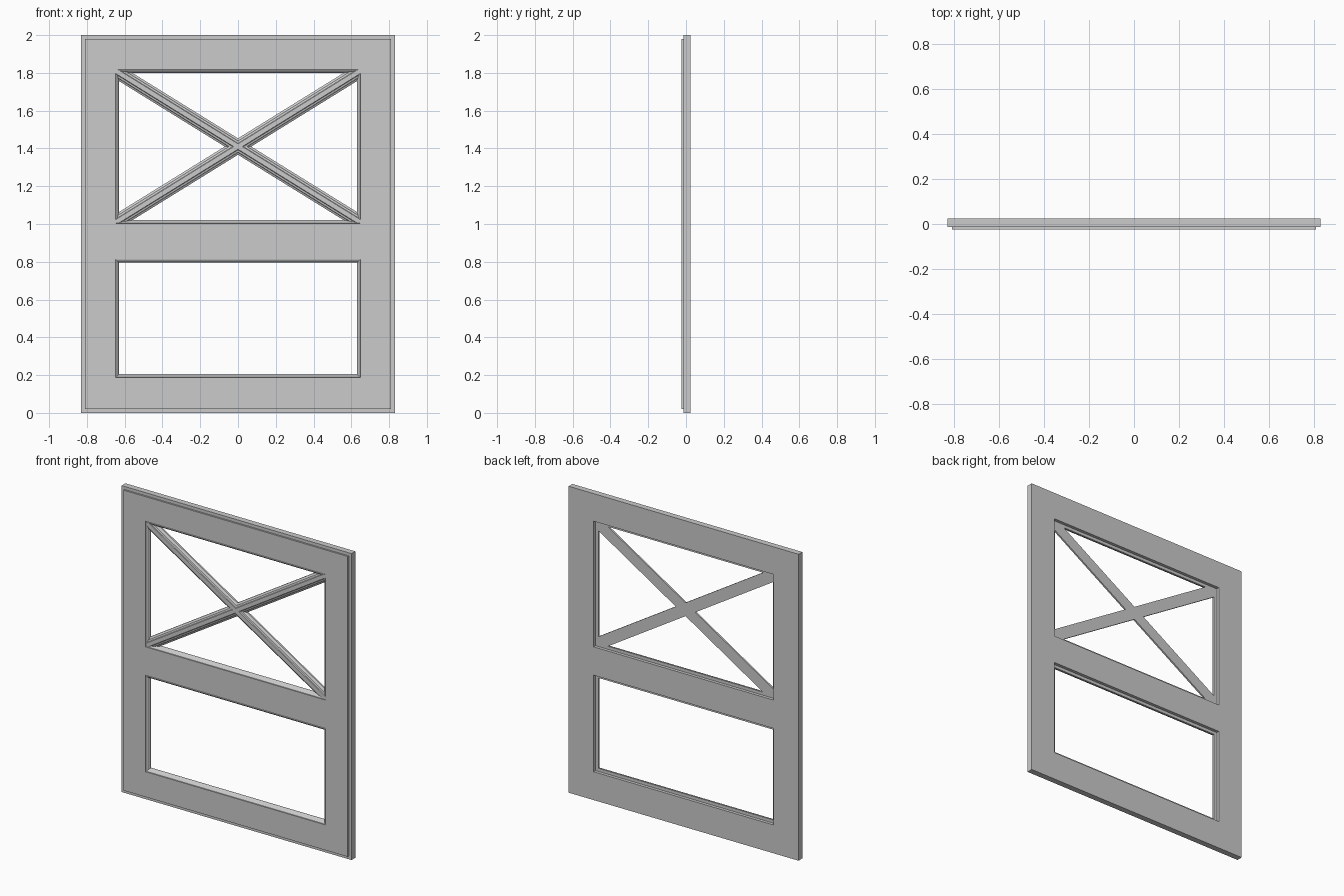
import bpy, bmesh, math
from mathutils import Vector

cube = bpy.data.objects.get("Cube")
if cube:
    bpy.data.objects.remove(cube)

grey = bpy.data.materials.new("plain grey")
grey.use_nodes = True
grey.diffuse_color = (0.6, 0.6, 0.6, 1)
grey.node_tree.nodes["Principled BSDF"].inputs["Base Color"].default_value = (0.6, 0.6, 0.6, 1)

FRONT, STEP, BACK = -0.025, -0.014, 0.025
OPEN_X = 0.65
LOWER, UPPER = (0.185, 0.815), (1.0, 1.82)
MOULD = 0.02


def finish(name, bm):
    bmesh.ops.recalc_face_normals(bm, faces=bm.faces[:])
    mesh = bpy.data.meshes.new(name)
    bm.to_mesh(mesh)
    bm.free()
    mesh.materials.append(grey)
    obj = bpy.data.objects.new(name, mesh)
    bpy.context.collection.objects.link(obj)
    return obj


def pierced_slab(name, half_w, z0, z1, y0, y1):
    """Board with the two window openings left out of its grid."""
    xs = [-half_w, -OPEN_X, OPEN_X, half_w]
    zs = [z0, *LOWER, *UPPER, z1]
    bm = bmesh.new()
    grid = [[bm.verts.new((x, y0, z)) for z in zs] for x in xs]
    for i in range(3):
        for j in range(5):
            if i == 1 and j in (1, 3):
                continue
            bm.faces.new((grid[i][j], grid[i + 1][j], grid[i + 1][j + 1], grid[i][j + 1]))
    ext = bmesh.ops.extrude_face_region(bm, geom=bm.faces[:], use_keep_orig=True)
    moved = [g for g in ext["geom"] if isinstance(g, bmesh.types.BMVert)]
    bmesh.ops.translate(bm, verts=moved, vec=(0, y1 - y0, 0))
    return finish(name, bm)


def sweep(bm, rings, closed):
    """Skin consecutive rings of vertices."""
    n, m = len(rings), len(rings[0])
    for a in range(n if closed else n - 1):
        r, s = rings[a], rings[(a + 1) % n]
        for b in range(m):
            c = (b + 1) % m
            bm.faces.new((r[b], r[c], s[c], s[b]))
    if not closed:
        bm.faces.new(rings[0])
        bm.faces.new(rings[-1])


def moulding(name, z0, z1):
    """Beaded trim lining an opening; profile is (inset, depth)."""
    profile = [(0, 0.005), (MOULD, 0.005), (MOULD, -0.006), (0.016, -0.012),
               (0.014, -0.018), (0.009, -0.023), (0.004, FRONT),
               (0.002, -0.019), (0, -0.019)]
    bm = bmesh.new()
    rings = []
    for sx, sz in ((-1, -1), (1, -1), (1, 1), (-1, 1)):
        z = z0 if sz < 0 else z1
        rings.append([bm.verts.new((sx * (OPEN_X - d), y, z - sz * d)) for d, y in profile])
    sweep(bm, rings, True)
    return finish(name, bm)


def cross_bar(name, side):
    """Moulded diagonal bar trimmed to the upper opening."""
    half = [(0.037, 0.005), (0.037, -0.006), (0.028, -0.011), (0.025, -0.017),
            (0.015, -0.020), (0.012, -0.0245)]
    profile = half + [(-w, y) for w, y in reversed(half)]
    z0, z1 = UPPER
    mid = Vector((0, 0, (z0 + z1) / 2))
    along = Vector((side * (OPEN_X - MOULD), 0, (z1 - z0) / 2 - MOULD))
    across = Vector((-along.z, 0, along.x)).normalized()
    bm = bmesh.new()
    rings = [[bm.verts.new(mid + along * t + across * w + Vector((0, y, 0)))
              for w, y in profile] for t in (-1.1, 1.1)]
    sweep(bm, rings, False)
    gap = 0.002
    cuts = [((OPEN_X - gap, 0, 0), (1, 0, 0)), ((gap - OPEN_X, 0, 0), (-1, 0, 0)),
            ((0, 0, z1 - gap), (0, 0, 1)), ((0, 0, z0 + gap), (0, 0, -1))]
    for co, no in cuts:
        bmesh.ops.bisect_plane(bm, geom=bm.verts[:] + bm.edges[:] + bm.faces[:],
                               plane_co=co, plane_no=no, clear_outer=True)
        rim = [e for e in bm.edges if e.is_boundary]
        bmesh.ops.holes_fill(bm, edges=rim, sides=0)
    return finish(name, bm)


# Back board and the slightly smaller raised front panel
pierced_slab("back_board", 0.83, 0, 2, STEP, BACK)
pierced_slab("front_panel", 0.81, 0.02, 1.98, FRONT, STEP)

# Trim around both openings
moulding("lower_moulding", *LOWER)
moulding("upper_moulding", *UPPER)

# Crossed bars in the upper opening
cross_bar("rising_bar", 1)
cross_bar("falling_bar", -1)
